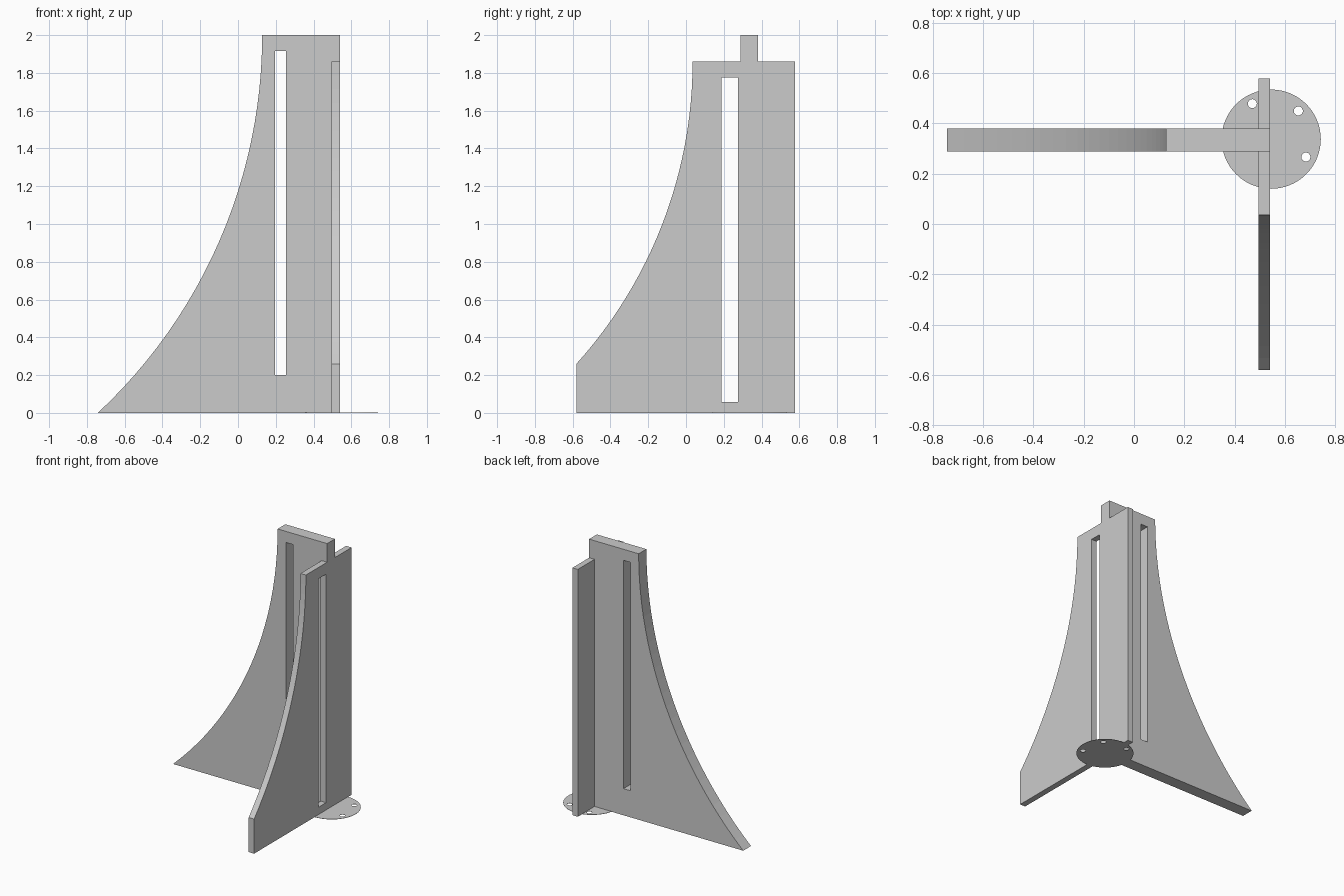
import bpy, math
from mathutils import Matrix

if "Cube" in bpy.data.objects:
    bpy.data.objects.remove(bpy.data.objects["Cube"])

grey = bpy.data.materials.new("plain_grey")
grey.diffuse_color = (0.6, 0.6, 0.6, 1)
grey.use_nodes = True
grey.node_tree.nodes["Principled BSDF"].inputs["Base Color"].default_value = grey.diffuse_color


def plate(name, loops, half, matrix):
    """Flat sheet from an outline plus hole loops, thickened by half each way."""
    cu = bpy.data.curves.new(name + "_outline", 'CURVE')
    cu.dimensions = '2D'
    cu.fill_mode = 'BOTH'
    cu.extrude = half
    for pts in loops:
        sp = cu.splines.new('POLY')
        sp.points.add(len(pts) - 1)
        for p, (u, v) in zip(sp.points, pts):
            p.co = (u, v, 0, 1)
        sp.use_cyclic_u = True
    tmp = bpy.data.objects.new(name + "_tmp", cu)
    bpy.context.collection.objects.link(tmp)
    dg = bpy.context.evaluated_depsgraph_get()
    me = bpy.data.meshes.new_from_object(tmp.evaluated_get(dg))
    bpy.data.objects.remove(tmp)
    me.transform(matrix)
    me.materials.clear()
    me.materials.append(grey)
    for f in me.polygons:
        f.use_smooth = False
    ob = bpy.data.objects.new(name, me)
    bpy.context.collection.objects.link(ob)
    return ob


def rect(u0, u1, v0, v1):
    return [(u0, v0), (u1, v0), (u1, v1), (u0, v1)]


def circle(cx, cy, r, n):
    return [(cx + r * math.cos(2 * math.pi * i / n),
             cy + r * math.sin(2 * math.pi * i / n)) for i in range(n)]


def sweep(u0, v0, u1, v1, n=24):
    """Concave arc from the foot (u0, v0) to a vertical tangent at (u1, v1)."""
    w, h = u1 - u0, v1 - v0
    r = (w * w + h * h) / (2 * w)
    a = math.asin(h / r)
    return [(u1 - r + r * math.cos(a * (1 - i / n)),
             v1 - r * math.sin(a * (1 - i / n))) for i in range(n + 1)]


# Long fin running along x, with slot
plate("long_fin",
      [sweep(-0.742, 0, 0.128, 2.0) + [(0.54, 2.0), (0.54, 0)],
       rect(0.197, 0.254, 0.2, 1.917)], 0.046,
      Matrix(((1, 0, 0, 0), (0, 0, -1, 0.334), (0, 1, 0, 0), (0, 0, 0, 1))))

# Cross fin running along y, with slot
plate("cross_fin",
      [sweep(-0.58, 0.26, 0.035, 1.86) + [(0.578, 1.86), (0.578, 0), (-0.58, 0)],
       rect(0.187, 0.275, 0.057, 1.775)], 0.0225,
      Matrix(((0, 0, 1, 0.5175), (1, 0, 0, 0), (0, 1, 0, 0), (0, 0, 0, 1))))

# Paper-thin base disc with bolt holes
holes = [circle(x, y, 0.018, 16) for x, y in ((0.47, 0.478), (0.653, 0.449), (0.683, 0.266))]
plate("base_disc", [circle(0.545, 0.337, 0.197, 64)] + holes, 0.001,
      Matrix.Translation((0, 0, 0.001)))
